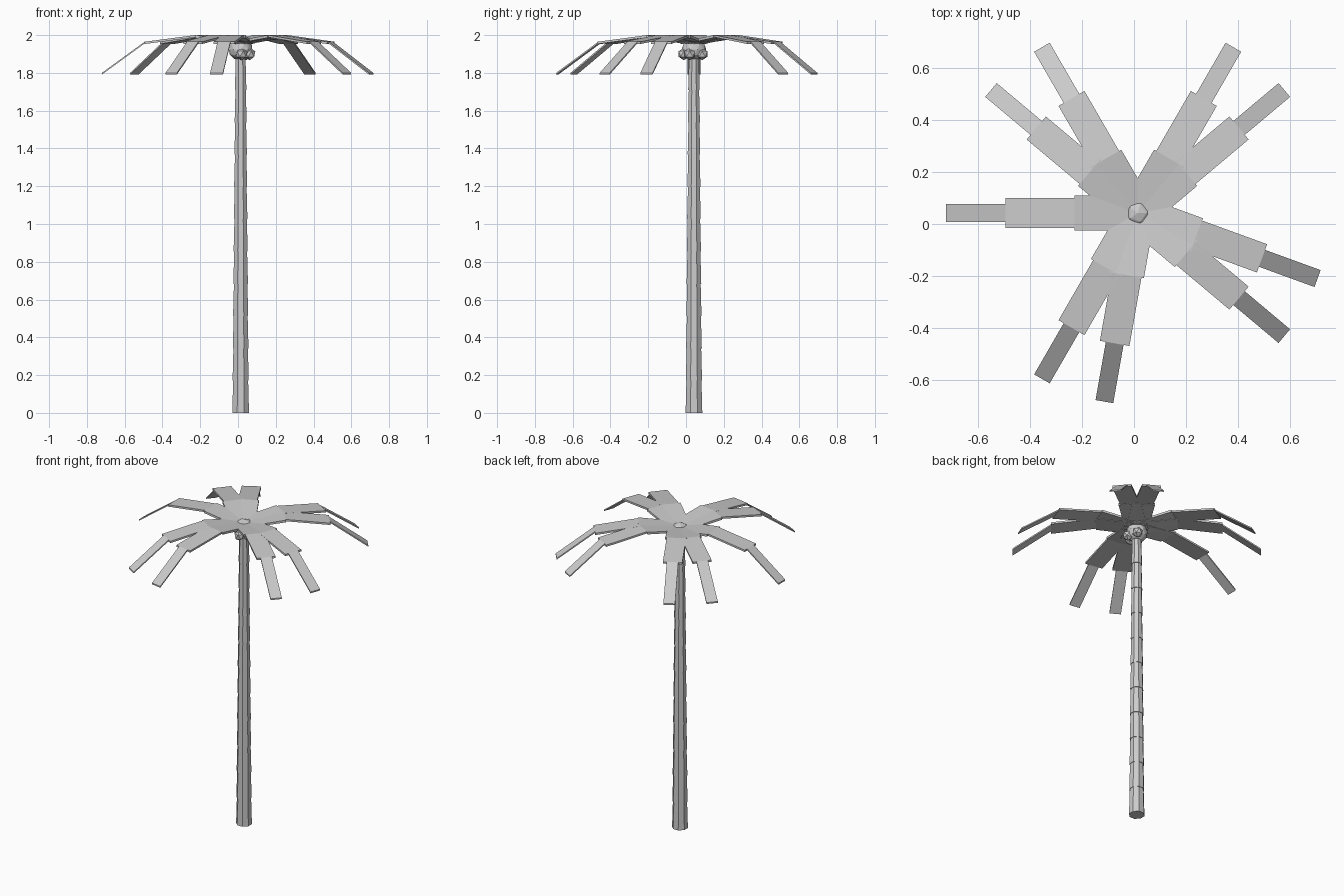
import bpy, bmesh
from math import radians, cos, sin
from mathutils import Matrix, Vector

if "Cube" in bpy.data.objects:
    bpy.data.objects.remove(bpy.data.objects["Cube"])

CX, CY = 0.014, 0.042


def finish(bm, name):
    bmesh.ops.recalc_face_normals(bm, faces=bm.faces)
    me = bpy.data.meshes.new(name)
    bm.to_mesh(me)
    bm.free()
    ob = bpy.data.objects.new(name, me)
    ob.location = (CX, CY, 0)
    bpy.context.collection.objects.link(ob)
    return ob


# Trunk: stacked octagonal rings, each flaring at its lower edge
bm = bmesh.new()
N, TOP = 11, 1.88
H = TOP / N
for i in range(N):
    r = 0.048 - 0.015 * i / (N - 1)
    m = Matrix.Translation((0, 0, (i + 0.5) * H)) @ Matrix.Rotation(radians(22.5), 4, 'Z')
    bmesh.ops.create_cone(bm, cap_ends=True, segments=8, radius1=r,
                          radius2=r - 0.005, depth=H, matrix=m)
finish(bm, "trunk")

# Heart of the crown: a faceted, slightly flattened ball
bm = bmesh.new()
bmesh.ops.create_icosphere(bm, subdivisions=2, radius=0.065,
                           matrix=Matrix.Translation((0, 0, 1.925)) @ Matrix.Diagonal((1, 1, 0.92, 1)))
finish(bm, "crown_heart")

# Nuts tucked under the crown
bm = bmesh.new()
for a in (55, -25, -85):
    p = Vector((0.053 * cos(radians(a)), 0.053 * sin(radians(a)), 1.90))
    bmesh.ops.create_icosphere(bm, subdivisions=1, radius=0.033, matrix=Matrix.Translation(p))
finish(bm, "nuts")

# Fronds: three thin slabs each, narrowing and drooping outwards
PROFILE = [(0.0, 1.966), (0.242, 2.0), (0.508, 1.965), (0.735, 1.80)]
WIDTHS = [0.134, 0.115, 0.069]
THICK = [0.014, 0.012, 0.009]


def frond(angle):
    bm = bmesh.new()
    for k in range(3):
        (r0, z0), (r1, z1) = PROFILE[k], PROFILE[k + 1]
        w, t = WIDTHS[k] / 2, THICK[k]
        rings = []
        for r, z in ((r0, z0), (r1, z1)):
            rings.append([bm.verts.new(c) for c in
                          ((r, -w, z), (r, w, z), (r, w, z - t), (r, -w, z - t))])
        a, b = rings
        bm.faces.new(a)
        bm.faces.new(b)
        for i in range(4):
            j = (i + 1) % 4
            bm.faces.new((a[i], a[j], b[j], b[i]))
    finish(bm, "frond").rotation_euler.z = radians(angle)


for ang in (40, 60, 120, 140, 180, 240, 260, 320, 340):
    frond(ang)
